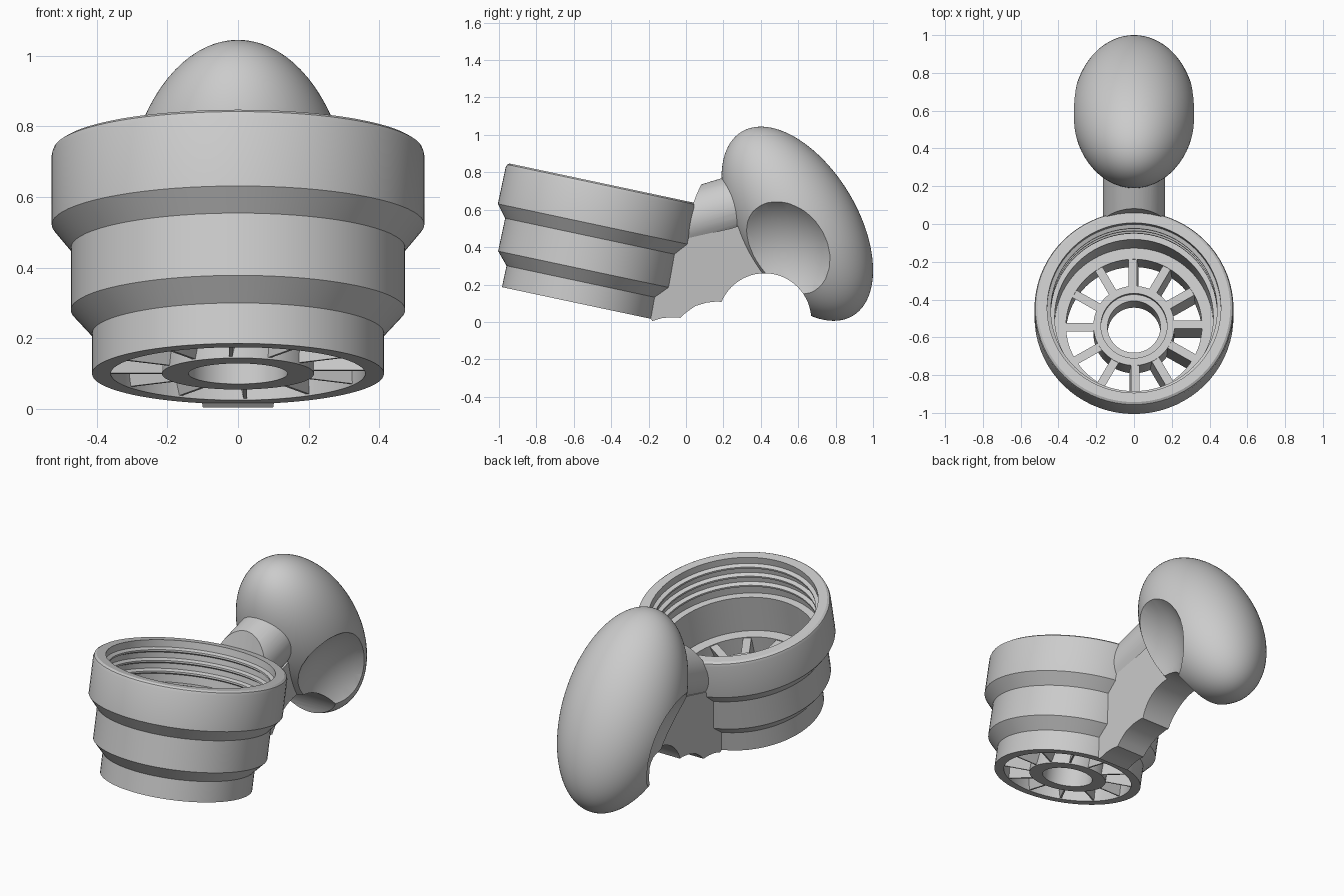
import bpy, bmesh, math
from mathutils import Matrix, Vector

if "Cube" in bpy.data.objects:
    bpy.data.objects.remove(bpy.data.objects["Cube"], do_unlink=True)

# Frame of the tilted cup: origin at the centre of its underside
CUP = Matrix.Translation((0, -0.58, 0.10)) @ Matrix.Rotation(math.radians(-12), 4, "X")


def finish(name, bm, matrix=Matrix(), smooth=True):
    bmesh.ops.recalc_face_normals(bm, faces=bm.faces)
    bm.transform(matrix)
    mesh = bpy.data.meshes.new(name)
    bm.to_mesh(mesh)
    bm.free()
    obj = bpy.data.objects.new(name, mesh)
    bpy.context.collection.objects.link(obj)
    if smooth:
        shade(obj)
    return obj


def select(obj):
    bpy.ops.object.select_all(action="DESELECT")
    obj.select_set(True)
    bpy.context.view_layer.objects.active = obj


def shade(obj):
    select(obj)
    bpy.ops.object.shade_smooth_by_angle(angle=math.radians(25))


def lathe(name, profile, matrix, segments=72):
    """Revolve a closed (radius, height) loop about z."""
    bm = bmesh.new()
    verts = [bm.verts.new((r, 0, z)) for r, z in profile]
    edges = [bm.edges.new((verts[i - 1], v)) for i, v in enumerate(verts)]
    bmesh.ops.spin(bm, geom=verts + edges, cent=(0, 0, 0), axis=(0, 0, 1),
                   angle=math.tau, steps=segments)
    bmesh.ops.remove_doubles(bm, verts=bm.verts, dist=0.0005)
    return finish(name, bm, matrix)


def ellipsoid(name, centre, radii, tilt=0, segments=64):
    bm = bmesh.new()
    bmesh.ops.create_uvsphere(bm, u_segments=segments, v_segments=segments // 2, radius=1)
    return finish(name, bm, Matrix.Translation(centre) @ Matrix.Rotation(tilt, 4, "X")
                  @ Matrix.Diagonal((*radii, 1)))


def cylinder(name, start, end, radius, segments=64):
    start, end = Vector(start), Vector(end)
    axis = end - start
    bm = bmesh.new()
    bmesh.ops.create_cone(bm, cap_ends=True, segments=segments, radius1=radius,
                          radius2=radius, depth=axis.length)
    turn = axis.to_track_quat("Z", "Y").to_matrix().to_4x4()
    return finish(name, bm, Matrix.Translation((start + end) / 2) @ turn)


def tapered_plate(name, outline):
    """Solid across x from a (y, z) outline, wider upwards and towards the cup."""
    bm = bmesh.new()
    sides = [[bm.verts.new((s * (0.09 + 0.12 * z - 0.05 * y), y, z)) for y, z in outline]
             for s in (-1, 1)]
    for side in sides:
        bm.faces.new(side)
    for i in range(len(outline)):
        bm.faces.new((sides[0][i - 1], sides[0][i], sides[1][i], sides[1][i - 1]))
    return finish(name, bm)


def combine(target, tool, operation):
    mod = target.modifiers.new(operation.title(), "BOOLEAN")
    mod.operation, mod.object, mod.solver = operation, tool, "EXACT"
    select(target)
    bpy.ops.object.modifier_apply(modifier=mod.name)
    bpy.data.objects.remove(tool, do_unlink=True)


# Stepped cup with thread ridges inside the mouth
outside = [(0.36, 0), (0.413, 0), (0.413, 0.117), (0.473, 0.184), (0.473, 0.364),
           (0.527, 0.431), (0.527, 0.632), (0.522, 0.647), (0.51, 0.655), (0.46, 0.655)]
threads = []
for z in (0.60, 0.54, 0.48):
    threads += [(0.46, z + 0.015), (0.44, z + 0.005), (0.44, z - 0.005), (0.46, z - 0.015)]
inside = [(0.46, 0.42), (0.42, 0.42), (0.42, 0.20), (0.36, 0.20)]
lathe("cup", outside + threads + inside, CUP)

# Open floor: stepped hub held by pitched, tapering vanes
lathe("floor_hub", [(0.14, 0), (0.215, 0), (0.215, 0.20), (0.175, 0.20),
                    (0.175, 0.17), (0.14, 0.17)], CUP)
bm = bmesh.new()
VANES = 12
section = [(-0.025, 0.005), (-0.016, 0.005), (0.03, 0.195), (-0.015, 0.195)]
for i in range(VANES):
    turn = Matrix.Rotation(math.tau * i / VANES, 4, "Z")
    ends = [[bm.verts.new(turn @ Vector((r, y, z))) for y, z in section] for r in (0.20, 0.375)]
    bm.faces.new(ends[0])
    bm.faces.new(ends[1])
    for k in range(4):
        bm.faces.new((ends[0][k - 1], ends[0][k], ends[1][k], ends[1][k - 1]))
finish("floor_vanes", bm, CUP, smooth=False)

# Handle: egg-shaped grip joined to the neck and a round stub
handle = ellipsoid("handle", (0, 0.595, 0.525), (0.325, 0.321, 0.575), math.radians(31.2), 96)
neck_outline = [(-0.20, 0.03), (-0.18, 0.14), (-0.11, 0.19), (-0.07, 0.37), (-0.01, 0.42),
                (0.02, 0.45), (0.24, 0.50), (0.36, 0.54), (0.50, 0.50), (0.66, 0.30),
                (0.60, 0.15), (0.30, 0.08), (0.17, 0.11), (0.11, 0.103), (0.05, 0.085),
                (0.0, 0.05), (-0.03, 0.022), (-0.08, 0.025), (-0.13, 0.02), (-0.18, 0.005)]
combine(handle, tapered_plate("neck", neck_outline), "UNION")
combine(handle, cylinder("stub", (0, -0.03, 0.529), (0, 0.40, 0.659), 0.165), "UNION")

# Hollows: side scoops, finger arch and the seat for the cup wall
for side in (-1, 1):
    combine(handle, ellipsoid("scoop", (side * 0.53, 0.44, 0.295), (0.40, 0.42, 0.42),
                              segments=40), "DIFFERENCE")
combine(handle, cylinder("finger_arch", (-0.6, 0.42, 0.01), (0.6, 0.42, 0.01), 0.25),
        "DIFFERENCE")
combine(handle, cylinder("cup_seat", CUP @ Vector((0, 0, 0.44)), CUP @ Vector((0, 0, 1.1)),
                         0.515, 72), "DIFFERENCE")
shade(handle)
